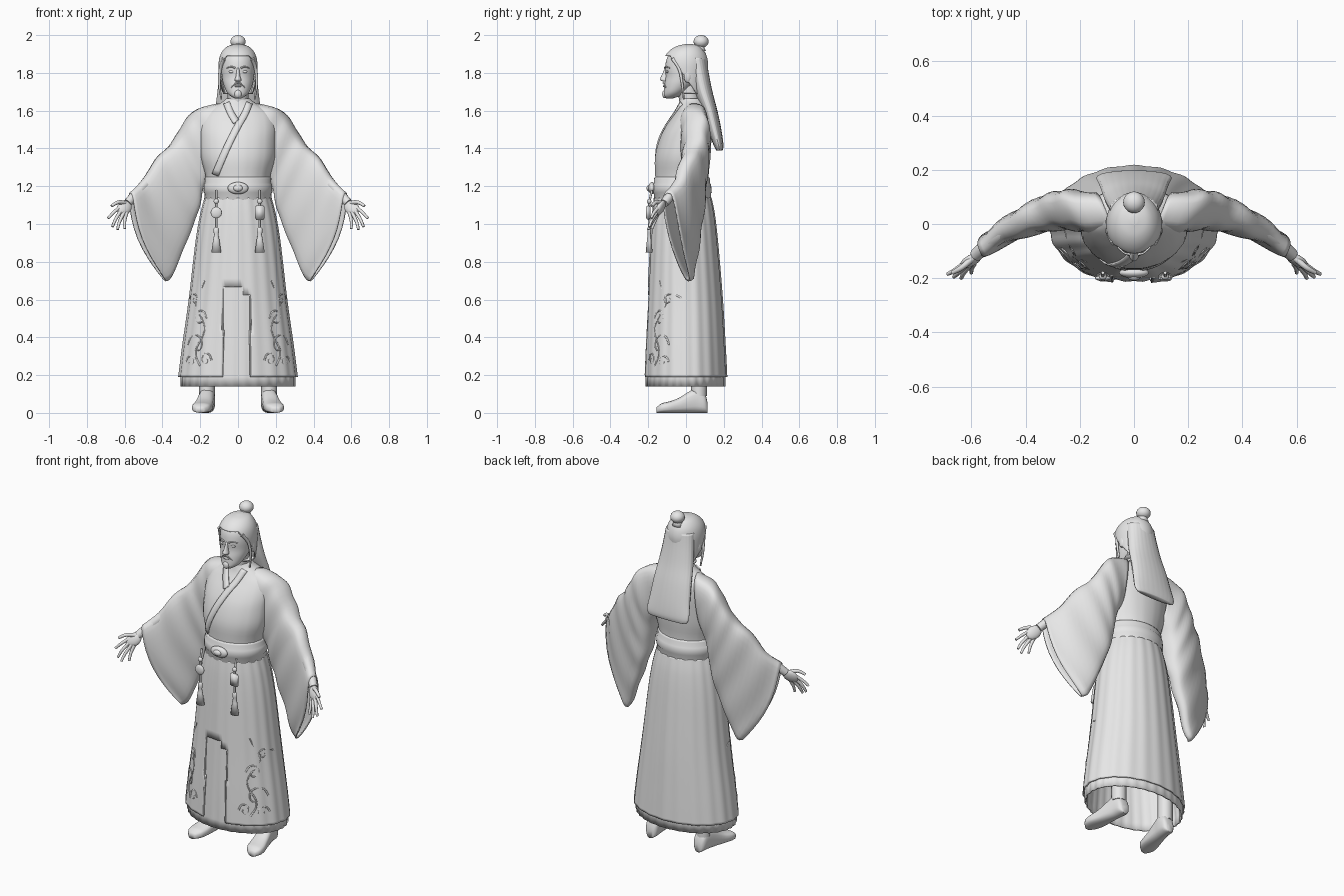
import bpy, bmesh, math
from mathutils import Vector, Matrix

if "Cube" in bpy.data.objects:
    bpy.data.objects.remove(bpy.data.objects["Cube"], do_unlink=True)

GREY = bpy.data.materials.new("plain_grey")
GREY.use_nodes = True
GREY.diffuse_color = (0.8, 0.8, 0.8, 1)
GREY.node_tree.nodes["Principled BSDF"].inputs["Base Color"].default_value = (0.8, 0.8, 0.8, 1)


def finish(name, bm, mirror=False, thick=0, subsurf=0):
    bmesh.ops.recalc_face_normals(bm, faces=bm.faces)
    me = bpy.data.meshes.new(name)
    bm.to_mesh(me)
    bm.free()
    me.materials.append(GREY)
    ob = bpy.data.objects.new(name, me)
    bpy.context.collection.objects.link(ob)
    for p in me.polygons:
        p.use_smooth = True
    if mirror:
        ob.modifiers.new("mirror", 'MIRROR').use_mirror_merge = False
    if thick:
        mod = ob.modifiers.new("thickness", 'SOLIDIFY')
        mod.thickness, mod.offset = thick, 0
    if subsurf:
        ob.modifiers.new("smooth", 'SUBSURF').levels = subsurf
    return ob


def loft(name, rings, caps=True, skip=None, **kw):
    bm = bmesh.new()
    rows = [[bm.verts.new(p) for p in r] for r in rings]
    n = len(rows[0])
    for a, b in zip(rows, rows[1:]):
        for i in range(n):
            j = (i + 1) % n
            quad = (a[i], a[j], b[j], b[i])
            if not (skip and skip(sum((v.co for v in quad), Vector()) / 4)):
                bm.faces.new(quad)
    if caps:
        bm.faces.new(rows[0])
        bm.faces.new(rows[-1])
    return finish(name, bm, **kw)


def resample(rows, n):
    """Smooth interpolation through a short table."""
    out = []
    for i in range(n + 1):
        t = i / n * (len(rows) - 1)
        k = min(int(t), len(rows) - 2)
        f = t - k
        pick = [rows[max(0, min(len(rows) - 1, k + d))] for d in (-1, 0, 1, 2)]
        out.append([0.5 * (2 * b + (c - a) * f + (2 * a - 5 * b + 4 * c - d) * f * f
                           + (3 * b - a - 3 * c + d) * f ** 3) for a, b, c, d in zip(*pick)])
    return out


def ring(row, n=32, scale=1, ripple=0, waves=0):
    """Oval at height z from half width, front y and back y."""
    z, hw, yf, yb = row
    pts = []
    for i in range(n):
        a = math.tau * i / n
        k = scale * (1 + ripple * math.cos(waves * a))
        pts.append((hw * k * math.cos(a), (yf + yb) / 2 + (yb - yf) / 2 * k * math.sin(a), z))
    return pts


def row_at(table, z):
    rows = sorted(table)
    z = max(rows[0][0], min(rows[-1][0], z))
    for a, b in zip(rows, rows[1:]):
        if z <= b[0]:
            f = (z - a[0]) / (b[0] - a[0])
            return [p + (q - p) * f for p, q in zip(a, b)]
    return rows[-1]


def on_front(table, x, z, lift=0.003):
    _, hw, yf, yb = row_at(table, z)
    s = math.sqrt(max(0, 1 - min(1, abs(x) / hw) ** 2))
    return (x, (yf + yb) / 2 - (yb - yf) / 2 * s - lift, z)


def ball(name, loc, size, mirror=False, tilt=None):
    bm = bmesh.new()
    m = Matrix.Translation(loc) @ (tilt or Matrix()) @ Matrix.Diagonal((*size, 1))
    bmesh.ops.create_uvsphere(bm, u_segments=20, v_segments=12, radius=1, matrix=m)
    return finish(name, bm, mirror=mirror)


def tube(name, paths, radius, mirror=False, taper=1):
    cu = bpy.data.curves.new(name, 'CURVE')
    cu.dimensions, cu.bevel_depth, cu.bevel_resolution = '3D', radius, 2
    cu.use_fill_caps = True
    if mirror:
        paths = paths + [[(-x, y, z) for x, y, z in p] for p in paths]
    for path in paths:
        path = resample(path, 3 * (len(path) - 1))
        sp = cu.splines.new('POLY')
        sp.points.add(len(path) - 1)
        for i, p in enumerate(path):
            sp.points[i].co = (*p, 1)
            sp.points[i].radius = 1 + (taper - 1) * i / (len(path) - 1)
        sp.use_smooth = True
    cu.materials.append(GREY)
    ob = bpy.data.objects.new(name, cu)
    bpy.context.collection.objects.link(ob)


def ribbon(name, table, path, width):
    """Flat band lying on the front of a lofted part."""
    path = resample(path, 16)
    bm = bmesh.new()
    prev = None
    for i, (x, z) in enumerate(path):
        a, b = path[max(0, i - 1)], path[min(len(path) - 1, i + 1)]
        d = Vector((b[0] - a[0], b[1] - a[1])).normalized() * width / 2
        pair = [bm.verts.new(on_front(table, x + s * d.y, z - s * d.x)) for s in (-1, 0, 1)]
        if prev:
            for k in (0, 1):
                bm.faces.new((prev[k], prev[k + 1], pair[k + 1], pair[k]))
        prev = pair
    finish(name, bm, thick=0.009)


# Robe body
TORSO = resample([(1.12, .172, -.165, .13), (1.24, .168, -.163, .12), (1.35, .195, -.165, .13),
                  (1.45, .2, -.14, .135), (1.52, .2, -.105, .135), (1.58, .185, -.065, .13),
                  (1.615, .14, -.045, .12), (1.645, .085, -.035, .1), (1.665, .062, -.03, .085)], 32)
loft("robe_torso", [ring(r, 48, 1, .006, 18) for r in TORSO])
ribbon("lapel_over", TORSO, [(.06, 1.64), (.035, 1.58), (0, 1.52), (-.06, 1.4), (-.12, 1.26)], .035)
ribbon("lapel_under", TORSO, [(-.06, 1.64), (-.04, 1.59), (-.01, 1.54)], .035)

# Skirts: open-fronted outer layer over a pleated inner layer
SKIRT = resample([(1.14, .172, -.165, .13), (1.05, .195, -.175, .148), (.9, .22, -.185, .165),
                  (.6, .255, -.2, .19), (.35, .29, -.212, .205), (.19, .31, -.218, .213)], 36)
loft("outer_skirt", [ring(r, 120, 1, .009, 20) for r in SKIRT], caps=False, thick=0.008,
     skip=lambda c: c.y < 0 and -.08 < c.x < .065 and c.z < (.65 if c.x < .03 else .62))
inner = [ring((z, hw, yf, yb), 120, .955, .005 + .018 * max(0, .5 - z), 30) for z, hw, yf, yb in SKIRT[4:]]
inner.append([(x, y, .14) for x, y, z in inner[-1]])
loft("inner_skirt", inner, caps=False, thick=0.008)
tube("skirt_front_edges", [[on_front(SKIRT, x, z, .002) for z in (.2, .35, .5, top)]
                           for x, top in ((-.08, .66), (.066, .62))], .004)

# Embroidered scrolls on the skirt front
scrolls = []
for cx, cz, r, turn in ((.22, .36, .045, 1), (.17, .28, .03, -1), (.2, .5, .035, -1),
                        (.23, .6, .025, 1), (.25, .27, .025, 1)):
    scrolls.append([on_front(SKIRT, cx + turn * r * (1 - k / 11) * math.cos(k * .8),
                             cz + r * 1.4 * (1 - k / 11) * math.sin(k * .8)) for k in range(10)])
scrolls.append([on_front(SKIRT, .2 + .025 * math.sin(k * 1.2), .25 + k * .05) for k in range(10)])
tube("embroidery", scrolls, .005, mirror=True, taper=.6)

# Sash and belt
loft("sash", [ring(row_at(TORSO, z), 48, k) for z, k in
              ((1.12, 1), (1.13, 1.04), (1.16, 1.04), (1.168, 1.08), (1.21, 1.08),
               (1.218, 1.04), (1.24, 1.05), (1.25, 1))])
ball("belt_buckle", (0, -.18, 1.19), (.055, .02, .032))
ball("buckle_boss", (0, -.195, 1.19), (.025, .014, .018))


def tassel(side, x):
    y = -.195
    tube(side + "_tassel_cord", [[(x, -.18, 1.18), (x, y, 1.1), (x, y, .96)]], .006)
    profile = [(.985, .006), (.975, .014), (.955, .014), (.945, .011), (.92, .016), (.85, .026)]
    loft(side + "_tassel", [ring((z, r, y - r * .7, y + r * .7), 16) for z, r in profile])
    ball(side + "_cord_knot", (x, y, 1.12), (.014, .012, .014))
    bpy.data.objects[side + "_tassel"].location.x = x


tassel("right", -.115)
tassel("left", .115)
ball("right_pendant_disc", (-.115, -.2, 1.06), (.03, .01, .03))
bm = bmesh.new()
bmesh.ops.create_cube(bm, size=1, matrix=Matrix.Translation((.115, -.2, 1.06)) @ Matrix.Diagonal((.05, .022, .075, 1)))
bmesh.ops.bevel(bm, geom=bm.edges[:], offset=.006, segments=2, affect='EDGES')
finish("left_pendant_block", bm)

# Wide hanging sleeves: arm line, hem line, and half thickness at each
SLEEVE = resample([(.10, .04, 1.635, .13, .04, 1.35, .08, .07), (.2, .045, 1.61, .17, .045, 1.28, .09, .075),
                   (.26, .05, 1.56, .195, .05, 1.18, .088, .06), (.31, .045, 1.48, .215, .055, 1.08, .08, .055),
                   (.36, .03, 1.41, .25, .055, .98, .072, .05), (.43, 0, 1.345, .30, .045, .85, .06, .042),
                   (.5, -.04, 1.235, .355, .03, .72, .05, .032), (.57, -.095, 1.165, .385, .015, .70, .042, .022)], 28)
side_dir = Vector((.36, .93, 0))
rings = []
for i, s in enumerate(SLEEVE):
    top, hem, r = Vector(s[:3]), Vector(s[3:6]), []
    for k in range(28):
        a = math.tau * k / 28
        t = (1 - math.cos(a)) / 2
        w = math.copysign(abs(math.sin(a)) ** .6, math.sin(a)) * (s[6] + (s[7] - s[6]) * t)
        fold = .004 * math.sin(i * 1.1 + t * 5)
        bow = Vector((.04, -.02, -.01)) * math.sin(math.pi * t) * (i / 28) ** 3
        r.append(top.lerp(hem, t) + side_dir * (w + fold) + bow)
    rings.append(r)
loft("sleeves", rings, caps=False, mirror=True, thick=0.008)

# Forearms and hands
tube("forearms", [[(.43, .0, 1.27), (.52, -.06, 1.18), (.585, -.115, 1.11)]], .032, mirror=True, taper=.75)
ball("palms", (.602, -.135, 1.085), (.048, .018, .036), mirror=True, tilt=Matrix.Rotation(.75, 4, 'Y') @ Matrix.Rotation(-.5, 4, 'Z'))
fingers = [[(.625, -.145, 1.09), (.66, -.17, 1.06), (.688, -.185, 1.03)],
           [(.62, -.15, 1.07), (.648, -.18, 1.025), (.665, -.195, .985)],
           [(.605, -.15, 1.06), (.628, -.18, 1.01), (.638, -.2, .97)],
           [(.59, -.145, 1.06), (.6, -.165, 1.015), (.6, -.18, .975)]]
tube("fingers", fingers, .0105, mirror=True, taper=.65)
tube("thumbs", [[(.595, -.125, 1.11), (.635, -.16, 1.115), (.67, -.18, 1.095)]], .013, mirror=True, taper=.6)

# Legs and shoes
tube("ankles", [[(.165, .065, .45), (.165, .068, .25), (.165, .068, .09)]], .042, mirror=True)
SHOE = resample([(.115, .16, .02, .05), (.10, .16, .036, .10), (.06, .163, .041, .13), (.02, .17, .043, .115),
                 (-.04, .18, .048, .078), (-.09, .19, .052, .06), (-.13, .196, .045, .05), (-.155, .2, .02, .03)], 21)
rings = []
for y, cx, hw, h in SHOE:
    rings.append([(cx + hw * math.cos(a), y, h / 2 + h / 2 * math.copysign(abs(math.sin(a)) ** .6, math.sin(a)))
                  for a in (math.tau * k / 24 for k in range(24))])
loft("shoes", rings, mirror=True)

# Head and face
HEAD = resample([(1.665, .018, -.105, -.07), (1.678, .04, -.117, -.03), (1.70, .06, -.117, 0),
                 (1.74, .077, -.114, .05), (1.78, .085, -.108, .08), (1.83, .088, -.11, .09),
                 (1.88, .083, -.1, .088), (1.92, .06, -.07, .07), (1.935, .02, -.02, .03)], 32)
loft("head", [ring(r, 36) for r in HEAD])
tube("neck", [[(0, .03, 1.6), (0, .015, 1.68), (0, .01, 1.76)]], .055)
loft("nose", [ring(r, 12) for r in resample([(1.755, .012, -.122, -.1), (1.763, .018, -.138, -.09),
                                             (1.785, .011, -.13, -.09), (1.825, .007, -.112, -.09)], 9)])
ball("eyes", (.034, -.098, 1.806), (.016, .008, .007), mirror=True)
tube("eyebrows", [[(.015, -.112, 1.826), (.036, -.107, 1.833), (.06, -.086, 1.826)]], .005, mirror=True, taper=.5)
tube("moustache", [[(.002, -.119, 1.746), (.02, -.115, 1.74), (.036, -.106, 1.722)]], .005, mirror=True, taper=.4)
ball("lips", (0, -.114, 1.73), (.02, .009, .006))
ball("goatee", (0, -.112, 1.688), (.019, .014, .022))
ball("ears", (.093, .008, 1.783), (.012, .02, .034), mirror=True)

# Hair: cap with an open face, side locks, long back fall and topknot
CAP = resample([(1.69, .08, -.03, .09), (1.75, .095, -.08, .1), (1.8, .1, -.106, .11), (1.85, .1, -.116, .114),
                (1.89, .092, -.106, .106), (1.92, .075, -.08, .09), (1.94, .05, -.045, .07), (1.95, .012, 0, .03)], 42)
loft("hair_cap", [ring(r, 96) for r in CAP], thick=0.006,
     skip=lambda c: c.z < 1.89 and c.y < -(c.z - 1.77) * .7)
tube("side_locks", [[(.075, -.07, 1.875), (.094, -.035, 1.82), (.099, -.02, 1.74), (.088, -.012, 1.66)]],
     .011, mirror=True, taper=.4)
FALL = resample([(1.88, .088, 0, .108), (1.8, .096, .02, .12), (1.7, .108, .045, .14), (1.6, .12, .085, .166),
                 (1.5, .13, .115, .187), (1.42, .138, .145, .198), (1.39, .125, .16, .194)], 30)
loft("hair_fall", [ring(r, 72, 1, .008, 24) for r in FALL])
loft("topknot_tie", [ring((z, r, .072 - r, .072 + r), 20) for z, r in
                     ((1.915, .034), (1.93, .027), (1.945, .027), (1.955, .03))])
ball("topknot", (0, .08, 1.966), (.04, .04, .034))
